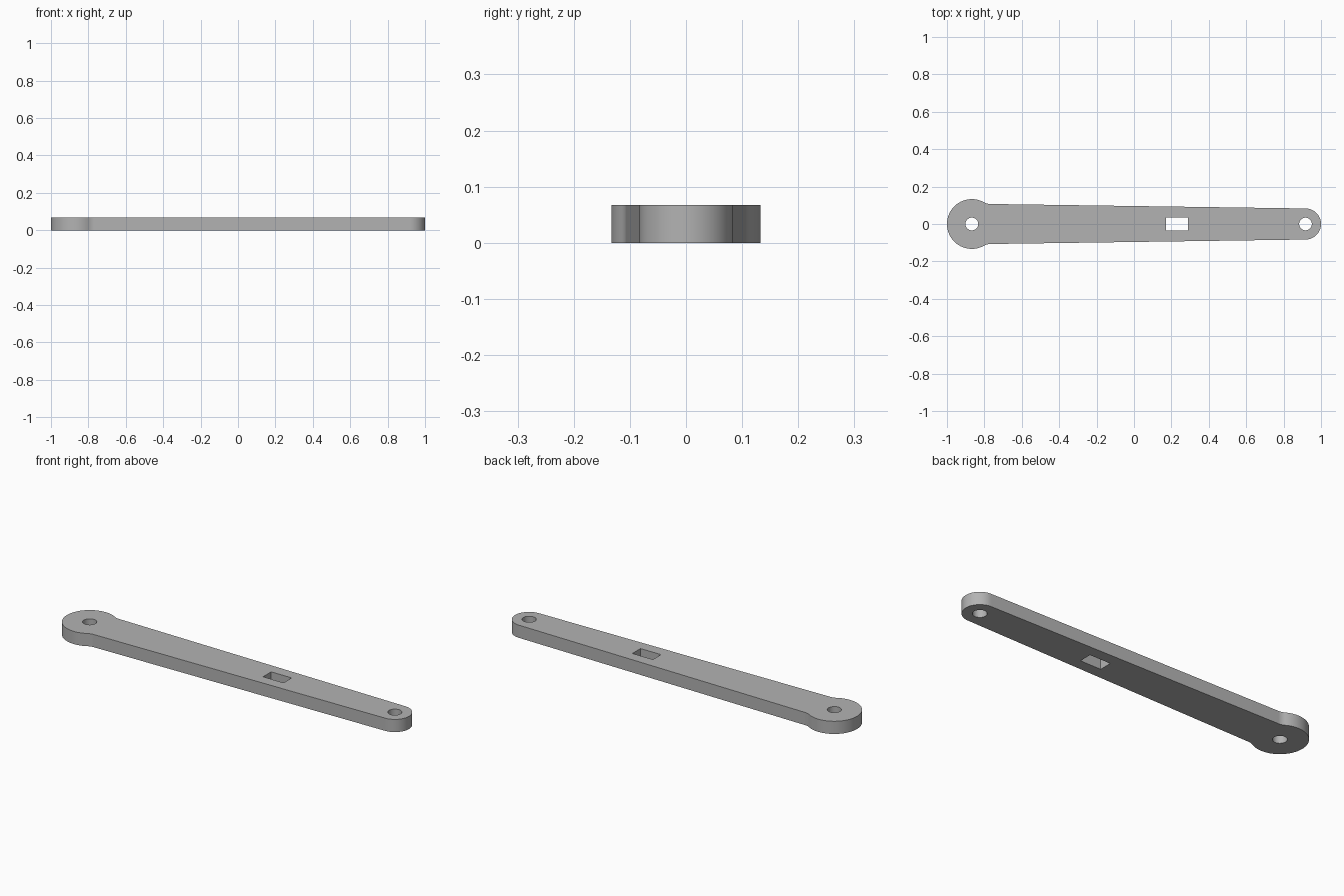
import bpy, bmesh
from math import sin, cos, pi, radians, sqrt, atan2, asin
from mathutils import Vector

cube = bpy.data.objects.get("Cube")
if cube:
    bpy.data.objects.remove(cube)

THICK = 0.067
BIG_X, BIG_R = -0.867, 0.133        # large boss
TIP_X, TIP_R = 0.917, 0.083         # rounded tip
HOLE_R = 0.034
FILLET = 0.067
SHOULDER = 0.107                    # half width of the bar at the boss


def arc(cx, cy, r, start, end, steps):
    return [(cx + r * cos(start + (end - start) * i / steps),
             cy + r * sin(start + (end - start) * i / steps))
            for i in range(steps + 1)]


# Upper half of the outline: tip, tapered edge, concave fillet, boss
fillet_y = SHOULDER + FILLET
reach = BIG_R + FILLET
fillet_x = BIG_X + sqrt(reach ** 2 - fillet_y ** 2)
meet = atan2(fillet_y, fillet_x - BIG_X)
upper = arc(TIP_X, 0, TIP_R, 0, pi / 2, 20)
upper += arc(fillet_x, fillet_y, FILLET, -pi / 2, meet - pi, 10)
upper += arc(BIG_X, 0, BIG_R, meet, pi, 36)[1:]
outline = upper + [(x, -y) for x, y in reversed(upper[1:-1])]

# Round pin holes and the rectangular slot
holes = [arc(x, 0, HOLE_R, 0, 2 * pi, 40)[:-1] for x in (BIG_X, TIP_X)]
slot = [(0.17, -0.034), (0.29, -0.034), (0.29, 0.034), (0.17, 0.034)]

bm = bmesh.new()
edges = []
for loop in [outline, slot] + holes:
    verts = [bm.verts.new((x, y, 0)) for x, y in loop]
    edges += [bm.edges.new((verts[i - 1], verts[i])) for i in range(len(verts))]
bmesh.ops.triangle_fill(bm, edges=edges, use_beauty=True, normal=Vector((0, 0, 1)))

# Thicken the plate
result = bmesh.ops.extrude_face_region(bm, geom=bm.faces[:], use_keep_orig=True)
top = [g for g in result["geom"] if isinstance(g, bmesh.types.BMVert)]
bmesh.ops.translate(bm, verts=top, vec=(0, 0, THICK))
bmesh.ops.recalc_face_normals(bm, faces=bm.faces[:])

mesh = bpy.data.meshes.new("link_arm")
bm.to_mesh(mesh)
bm.free()
arm = bpy.data.objects.new("link_arm", mesh)
bpy.context.collection.objects.link(arm)

# Plain grey finish
grey = bpy.data.materials.new("plain_grey")
grey.use_nodes = True
colour = (0.45, 0.45, 0.45, 1)
grey.diffuse_color = colour
grey.node_tree.nodes["Principled BSDF"].inputs["Base Color"].default_value = colour
mesh.materials.append(grey)

bpy.ops.object.select_all(action="DESELECT")
arm.select_set(True)
bpy.context.view_layer.objects.active = arm
bpy.ops.object.shade_smooth_by_angle(angle=radians(30))
